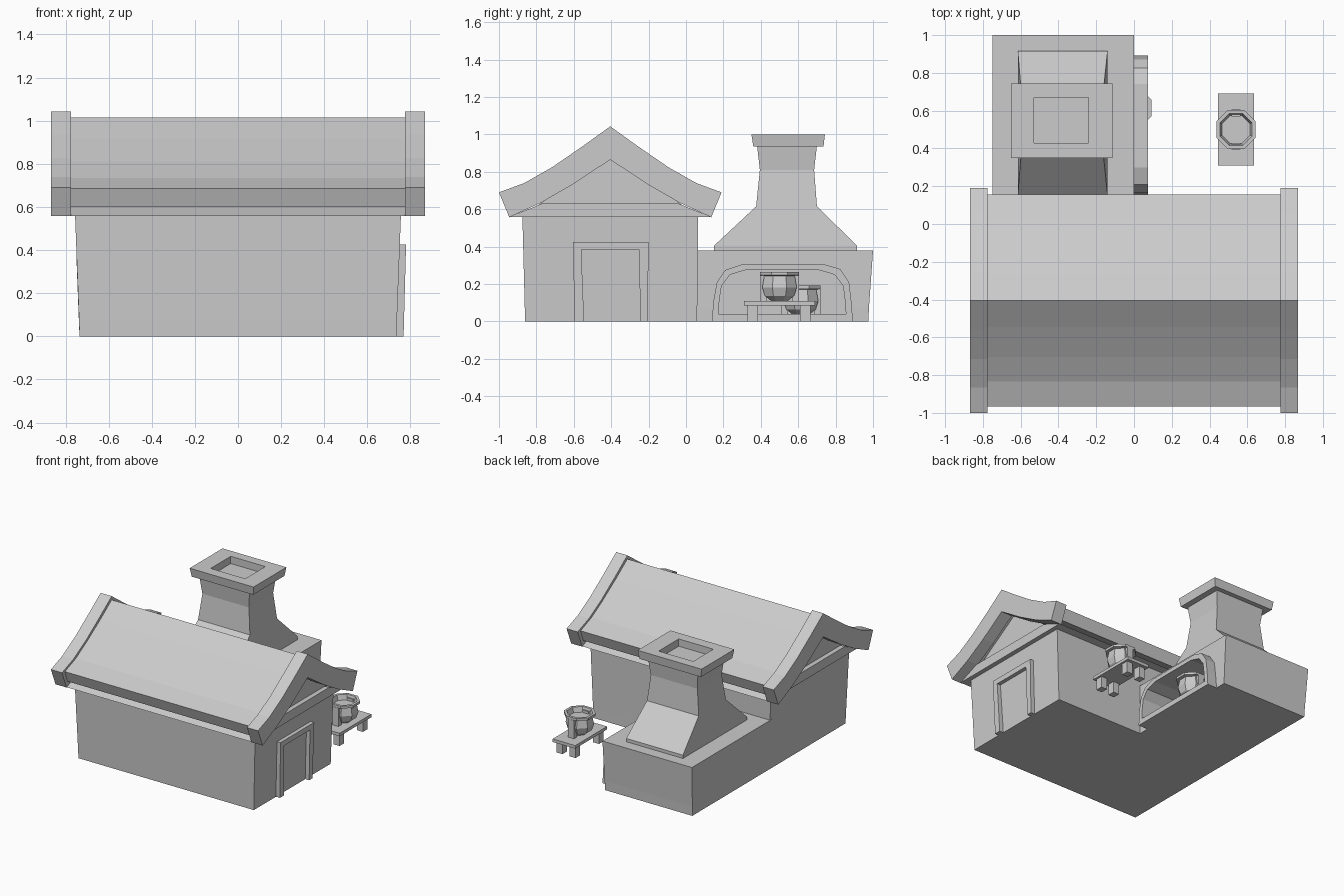
import bpy, bmesh
from math import cos, sin, pi

if "Cube" in bpy.data.objects:
    bpy.data.objects.remove(bpy.data.objects["Cube"])


def make(name, verts, faces):
    me = bpy.data.meshes.new(name)
    me.from_pydata(verts, [], faces)
    bm = bmesh.new()
    bm.from_mesh(me)
    bmesh.ops.recalc_face_normals(bm, faces=bm.faces)
    bm.to_mesh(me)
    bm.free()
    ob = bpy.data.objects.new(name, me)
    bpy.context.collection.objects.link(ob)
    return ob


def loft(name, rings):
    """Skin a stack of equal rings and cap both ends."""
    n = len(rings[0])
    faces = [[k * n + i, k * n + (i + 1) % n, (k + 1) * n + (i + 1) % n, (k + 1) * n + i]
             for k in range(len(rings) - 1) for i in range(n)]
    last = (len(rings) - 1) * n
    faces += [list(range(n)), list(range(last, last + n))]
    return make(name, [v for r in rings for v in r], faces)


def rect(x0, x1, y0, y1, z):
    return [(x0, y0, z), (x1, y0, z), (x1, y1, z), (x0, y1, z)]


def box(name, x0, x1, y0, y1, z0, z1):
    return loft(name, [rect(x0, x1, y0, y1, z0), rect(x0, x1, y0, y1, z1)])


def prism(name, prof, x0, x1):
    """Extrude a (y, z) outline along x."""
    return loft(name, [[(x, y, z) for y, z in prof] for x in (x0, x1)])


def cut(ob, cutter):
    m = ob.modifiers.new("cut", "BOOLEAN")
    m.operation = "DIFFERENCE"
    m.solver = "EXACT"
    m.object = cutter
    cutter.hide_render = True
    cutter.hide_viewport = True


# House walls, flaring slightly to the top
loft("house_walls", [rect(-.735, .735, -.86, .06, 0),
                     rect(-.737, .737, -.862, .06, .07),
                     rect(-.756, .756, -.875, .065, .57)])

# Roof: half outlines around the ridge, mirrored in y
RIDGE = -.405


def roof_outline(top, under):
    half = top + under[::-1]
    left = under[1:] + top[::-1][:-1]
    return ([(RIDGE + d, z) for d, z in half] + [(RIDGE - d, z) for d, z in left])


main = roof_outline([(0, 1.015), (.14, .915), (.3, .81), (.43, .735), (.56, .685)],
                    [(0, .875), (.2, .745), (.36, .655), (.53, .60)])
band = roof_outline([(0, 1.043), (.15, .935), (.31, .825), (.46, .74), (.595, .69)],
                    [(0, .865), (.2, .733), (.37, .635), (.54, .557)])
prism("roof", main, -.78, .78)
for side, a, b in (("left", -.868, -.775), ("right", .775, .868)):
    prism("roof_band_" + side, band, a, b)

# Gable wall and tie beam under the roof
prism("gable_wall", [(-.875, .565), (.065, .565), (-.2, .745), (RIDGE, .88), (-.61, .745)],
      -.754, .754)
loft("tie_beam", [rect(-.79, .79, -.944, .134, .559), rect(-.79, .79, -.77, -.04, .63)])

# Doorway: surround with a recessed panel
wall = .735
frame = [(-.595, 0), (-.605, .425), (-.2, .425), (-.205, 0),
         (-.245, 0), (-.25, .385), (-.56, .385), (-.545, 0)]
loft("door_frame", [[(.70, y, z) for y, z in frame],
                    [(.768 + .027 * z, y, z) for y, z in frame]])

# Forge body with an arched hearth
forge = loft("forge_body", [rect(-.735, -.005, .04, .975, 0),
                            rect(-.738, -.003, .04, .978, .07),
                            rect(-.75, 0, .04, 1.0, .38)])
outer = [(.14, 0), (.145, .1), (.165, .21), (.21, .275), (.30, .305), (.74, .305),
         (.825, .28), (.872, .21), (.885, .1), (.892, 0)]
inner = [(.175, .04), (.178, .11), (.19, .19), (.235, .25), (.32, .275), (.71, .275),
         (.795, .25), (.84, .19), (.85, .11), (.855, .04)]
arch = prism("hearth_arch", outer, -.06, .075)
cutter = prism("hearth_cutter", inner, -.45, .2)
cut(forge, cutter)
cut(arch, cutter)

# Chimney
loft("chimney", [rect(-.615, -.14, .15, .915, .37),
                 rect(-.615, -.14, .15, .915, .405),
                 rect(-.597, -.163, .375, .70, .615),
                 rect(-.575, -.185, .395, .685, .81),
                 rect(-.59, -.17, .38, .70, .94)])
loft("chimney_cap", [rect(-.64, -.125, .36, .735, .935),
                     rect(-.65, -.115, .35, .743, 1.0),
                     rect(-.53, -.24, .43, .67, 1.0),
                     rect(-.53, -.24, .43, .67, .945)])

# Small table
box("table_top", .445, .635, .31, .69, .085, .108)
for i, x in enumerate((.46, .57)):
    for j, y in enumerate((.33, .61)):
        box(f"table_leg_{i}{j}", x, x + .05, y, y + .055, 0, .09)


# Octagonal pot with hollow rim and two side struts
def pot(name, x, y, z):
    prof = [(.045, 0), (.085, .03), (.1, .075), (.088, .137), (.112, .14),
            (.112, .158), (.092, .158), (.08, .12)]
    loft(name, [[(x + r * cos((i + .5) * pi / 4), y + r * sin((i + .5) * pi / 4), z + h)
                 for i in range(8)] for r, h in prof])
    for s in (-1, 1):
        ys = sorted((y + s * .07, y + s * .105))
        box(f"{name}_strut_{s}", x - .025, x + .025, *ys, z, z + .14)


pot("table_pot", .54, .50, .107)
pot("hearth_pot", -.01, .615, .034)
